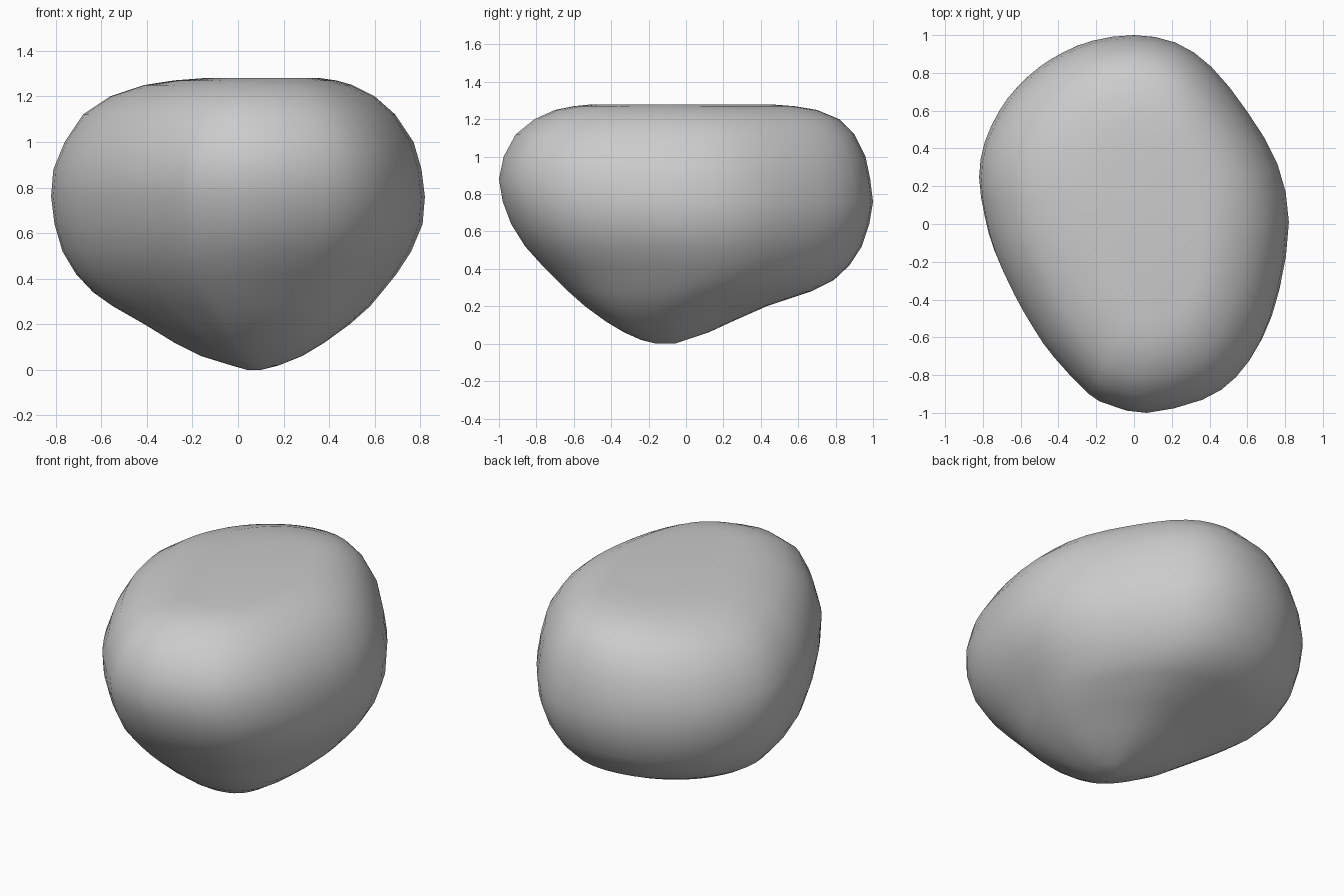
import bpy, bmesh

if "Cube" in bpy.data.objects:
    bpy.data.objects.remove(bpy.data.objects["Cube"])

# Plan outline of the boulder, anticlockwise from the back
OUTLINE = [(0, 1), (-.22, .97), (-.37, .91), (-.5, .83), (-.62, .72), (-.71, .6), (-.79, .43),
           (-.82, .24), (-.79, .03), (-.74, -.15), (-.64, -.37), (-.53, -.56), (-.43, -.7),
           (-.24, -.9), (-.12, -.96), (.07, -1), (.37, -.93), (.55, -.81), (.68, -.62),
           (.77, -.36), (.82, 0), (.76, .31), (.6, .59), (.41, .83), (.22, .96)]

# Extent of the boulder at each height: z, x min, x max, y min, y max
LEVELS = [(0, .04, .10, -.16, -.06), (.02, -.03, .18, -.24, 0), (.06, -.16, .28, -.33, .12),
          (.12, -.28, .38, -.43, .25), (.2, -.41, .49, -.54, .43), (.28, -.55, .58, -.63, .67),
          (.34, -.635, .63, -.69, .79), (.42, -.71, .695, -.77, .875), (.52, -.77, .76, -.86, .94),
          (.64, -.805, .81, -.935, .98), (.76, -.82, .82, -.98, 1), (.88, -.81, .805, -1, .985),
          (1.0, -.76, .77, -.975, .96), (1.12, -.68, .69, -.91, .9), (1.2, -.56, .6, -.81, .82),
          (1.25, -.41, .5, -.7, .7), (1.27, -.28, .43, -.6, .58), (1.28, -.15, .36, -.5, .45)]


def refine(pts):
    """Double a closed outline with smooth midpoints."""
    out, n = [], len(pts)
    for i in range(n):
        a, b, c, d = (pts[(i + k) % n] for k in (-1, 0, 1, 2))
        out.append(b)
        out.append(tuple((9 * (b[j] + c[j]) - a[j] - d[j]) / 16 for j in (0, 1)))
    return out


outline = refine(OUTLINE)
bm = bmesh.new()

# Stacked rings, each the outline fitted to that level's extent
rings = []
for z, x0, x1, y0, y1 in LEVELS:
    rings.append([bm.verts.new(((x0 + x1) / 2 + x / .82 * (x1 - x0) / 2,
                                (y0 + y1) / 2 + y * (y1 - y0) / 2, z)) for x, y in outline])

# Skin and caps
n = len(outline)
for lo, hi in zip(rings, rings[1:]):
    for i in range(n):
        j = (i + 1) % n
        bm.faces.new((lo[i], lo[j], hi[j], hi[i]))
bm.faces.new(rings[0][::-1])
bm.faces.new(rings[-1])
bmesh.ops.recalc_face_normals(bm, faces=bm.faces)
for f in bm.faces:
    f.smooth = True

mesh = bpy.data.meshes.new("boulder")
bm.to_mesh(mesh)
bm.free()
boulder = bpy.data.objects.new("boulder", mesh)
bpy.context.collection.objects.link(boulder)
